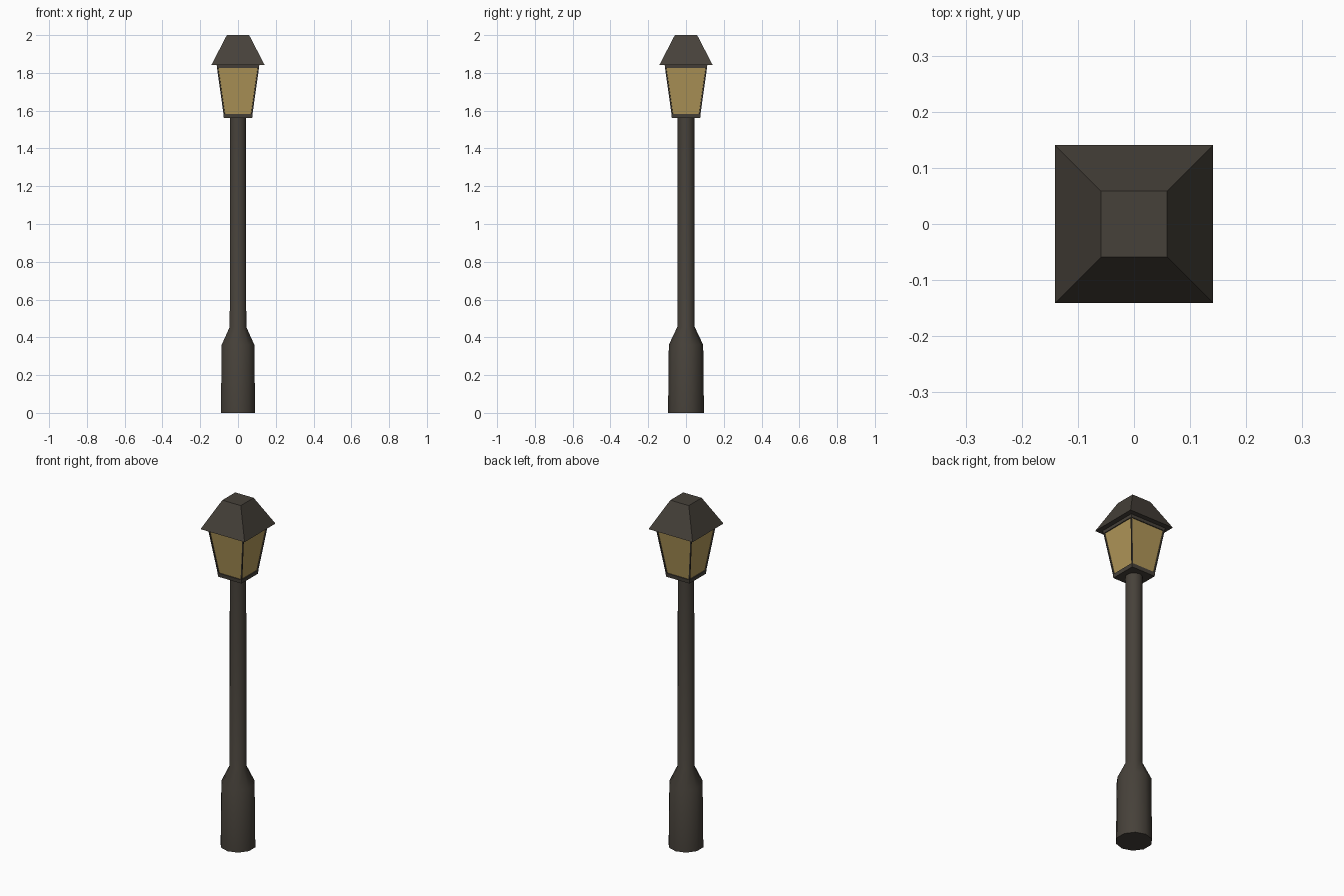
import bpy, bmesh, math

if "Cube" in bpy.data.objects:
    bpy.data.objects.remove(bpy.data.objects["Cube"])

def material(name, rgb):
    m = bpy.data.materials.new(name)
    m.diffuse_color = (*rgb, 1)
    m.use_nodes = True
    m.node_tree.nodes["Principled BSDF"].inputs["Base Color"].default_value = m.diffuse_color
    return m

iron = material("dark_iron", (0.062, 0.053, 0.042))
glass = material("amber_glass", (0.44, 0.31, 0.10))

def loft(name, rings, sides, phase, mats):
    """Stack of regular polygon rings (radius, z), capped at both ends."""
    bm = bmesh.new()
    loops = []
    for r, z in rings:
        loops.append([bm.verts.new((r * math.cos(phase + i * math.tau / sides),
                                    r * math.sin(phase + i * math.tau / sides), z))
                      for i in range(sides)])
    walls = []
    for a, b in zip(loops, loops[1:]):
        for i in range(sides):
            j = (i + 1) % sides
            walls.append(bm.faces.new((a[i], a[j], b[j], b[i])))
    bm.faces.new(loops[0][::-1])
    bm.faces.new(loops[-1])
    bm.normal_update()
    return bm, walls

def finish(name, bm, mats, smooth=False):
    me = bpy.data.meshes.new(name)
    bm.to_mesh(me)
    bm.free()
    for m in mats:
        me.materials.append(m)
    ob = bpy.data.objects.new(name, me)
    bpy.context.collection.objects.link(ob)
    if smooth:
        bpy.ops.object.select_all(action='DESELECT')
        ob.select_set(True)
        bpy.context.view_layer.objects.active = ob
        bpy.ops.object.shade_smooth_by_angle(angle=math.radians(40))

def square(name, rings):
    """Square loft; ring sizes are half widths."""
    return loft(name, [(h * math.sqrt(2), z) for h, z in rings], 4, math.pi / 4, None)

# Post: thick foot, sloped shoulder, slender shaft
bm, _ = loft("post", [(0.095, 0), (0.091, 0.36), (0.046, 0.455), (0.045, 1.565)],
             10, math.pi / 2, None)
finish("post", bm, [iron], True)

# Lantern: tapering box with inset glass panes
bm, walls = square("lantern", [(0.074, 1.562), (0.112, 1.832)])
bmesh.ops.inset_individual(bm, faces=walls, thickness=0.009, depth=0)
bmesh.ops.inset_individual(bm, faces=walls, thickness=0.0015, depth=-0.005)
for f in walls:
    f.material_index = 1
finish("lantern", bm, [iron, glass])

# Lantern bottom plate and top rail
for name, rings in (("bottom_plate", [(0.075, 1.56), (0.077, 1.582)]),
                    ("top_rail", [(0.111, 1.825), (0.113, 1.845)])):
    bm, _ = square(name, rings)
    finish(name, bm, [iron])

# Roof: flat-topped pyramid
bm, _ = square("roof", [(0.141, 1.842), (0.059, 2.0)])
finish("roof", bm, [iron])
